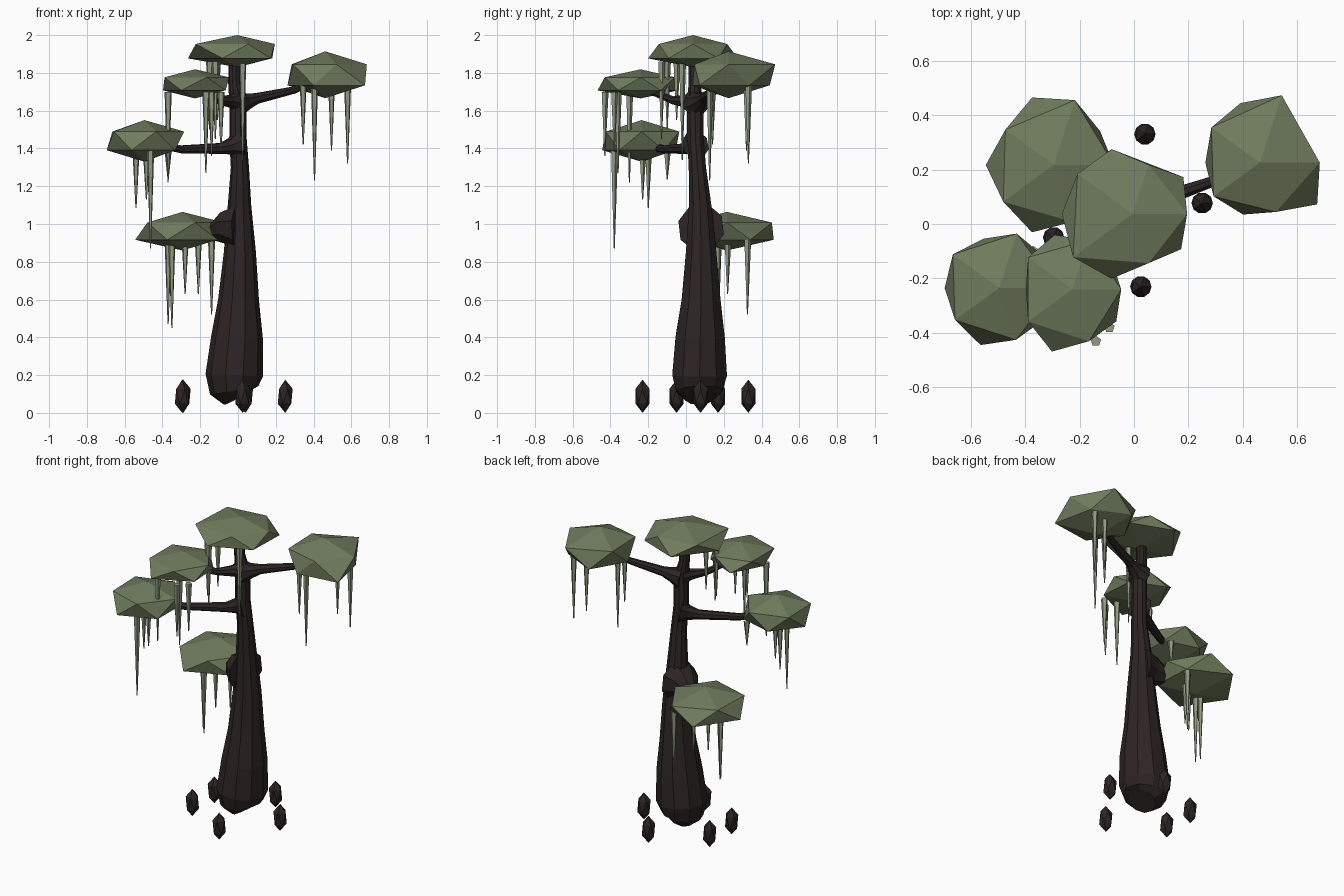
import bpy
import bmesh
import math
from mathutils import Matrix, Vector

default_cube = bpy.data.objects.get("Cube")
if default_cube:
    bpy.data.objects.remove(default_cube, do_unlink=True)


def make_material(name, colour):
    material = bpy.data.materials.new(name)
    material.use_nodes = True
    material.diffuse_color = (*colour, 1)
    shader = next(n for n in material.node_tree.nodes if n.type == "BSDF_PRINCIPLED")
    shader.inputs["Base Color"].default_value = (*colour, 1)
    shader.inputs["Roughness"].default_value = 0.9
    return material


bark = make_material("dark_bark", (0.027, 0.018, 0.018))
leaf = make_material("leaf_green", (0.16, 0.2, 0.11))
moss = make_material("pale_moss", (0.28, 0.33, 0.22))


def add_object(name, bm, material):
    bmesh.ops.recalc_face_normals(bm, faces=bm.faces)
    mesh = bpy.data.meshes.new(name)
    bm.to_mesh(mesh)
    bm.free()
    mesh.materials.append(material)
    obj = bpy.data.objects.new(name, mesh)
    bpy.context.collection.objects.link(obj)
    return obj


def add_limb(name, path, sides):
    """Loft a faceted tube through points given as x, y, z, radius."""
    bm = bmesh.new()
    points = [Vector(p[:3]) for p in path]
    rings = []
    for i, point in enumerate(points):
        ahead = points[min(i + 1, len(points) - 1)]
        behind = points[max(i - 1, 0)]
        turn = Vector((0, 0, 1)).rotation_difference(ahead - behind)
        ring = []
        for s in range(sides):
            a = math.tau * s / sides
            spoke = Vector((math.cos(a), math.sin(a), 0)) * path[i][3]
            ring.append(bm.verts.new(point + turn @ spoke))
        rings.append(ring)
    for low, high in zip(rings, rings[1:]):
        for s in range(sides):
            t = (s + 1) % sides
            bm.faces.new((low[s], low[t], high[t], high[s]))
    bm.faces.new(rings[0])
    bm.faces.new(rings[-1])
    return add_object(name, bm, bark)


def add_canopy(name, centre, half_height, outline):
    """Flattened icosahedron whose ten ring corners follow outline radii."""
    bm = bmesh.new()
    bmesh.ops.create_icosphere(bm, subdivisions=1, radius=1)
    for v in bm.verts:
        flat = Vector((v.co.x, v.co.y, 0))
        if flat.length > 0.1:
            step = round(math.degrees(math.atan2(flat.y, flat.x)) / 36) % 10
            flat = flat.normalized() * outline[step]
        v.co = Vector(centre) + flat + Vector((0, 0, v.co.z * half_height))
    return add_object(name, bm, leaf)


def add_moss(name, strands, top):
    """Tapering strands given as x, y, tip height."""
    bm = bmesh.new()
    for x, y, tip in strands:
        place = Matrix.Translation((x, y, (top + tip) / 2))
        bmesh.ops.create_cone(bm, cap_ends=True, segments=5, radius1=0.003,
                              radius2=0.02, depth=top - tip, matrix=place)
    return add_object(name, bm, moss)


# Trunk with a swollen foot
add_limb("trunk", [
    (0.0, 0.075, 0.085, 0.085), (-0.02, 0.072, 0.12, 0.13),
    (-0.02, 0.072, 0.2, 0.152), (-0.005, 0.075, 0.4, 0.137),
    (0.003, 0.08, 0.6, 0.108), (0.01, 0.08, 0.85, 0.085),
    (0.008, 0.075, 1.1, 0.062), (0.01, 0.06, 1.3, 0.048),
    (0, 0.05, 1.45, 0.046), (0, 0.048, 1.64, 0.046),
    (-0.02, 0.045, 1.75, 0.032), (-0.02, 0.04, 1.9, 0.03)], 10)

# Branches, flared where they leave the trunk
add_limb("low_branch", [
    (0.0, 0.08, 0.98, 0.13), (-0.07, 0.1, 0.98, 0.09),
    (-0.13, 0.13, 0.96, 0.05), (-0.3, 0.21, 0.96, 0.03)], 8)
add_limb("middle_branch", [
    (0, 0.05, 1.42, 0.08), (-0.04, 0.03, 1.41, 0.045),
    (-0.09, 0, 1.4, 0.03), (-0.3, -0.12, 1.395, 0.022),
    (-0.48, -0.23, 1.43, 0.018)], 8)
add_limb("front_branch", [
    (0, 0.05, 1.65, 0.06), (-0.04, 0, 1.65, 0.035),
    (-0.1, -0.07, 1.655, 0.022), (-0.22, -0.23, 1.72, 0.016)], 8)
add_limb("high_branch", [
    (0, 0.05, 1.64, 0.075), (0.05, 0.07, 1.65, 0.045),
    (0.1, 0.09, 1.665, 0.03), (0.3, 0.16, 1.71, 0.02),
    (0.45, 0.22, 1.78, 0.016)], 8)

# Leaf pads
add_canopy("top_canopy", (-0.005, 0.037, 1.915), 0.085,
           (0.2, 0.23, 0.19, 0.25, 0.25, 0.26, 0.27, 0.25, 0.19, 0.22))
add_canopy("low_canopy", (-0.294, 0.217, 0.962), 0.102,
           (0.22, 0.21, 0.25, 0.26, 0.22, 0.25, 0.23, 0.26, 0.22, 0.23))
add_canopy("middle_canopy", (-0.495, -0.235, 1.44), 0.11,
           (0.21, 0.2, 0.21, 0.19, 0.21, 0.2, 0.2, 0.22, 0.2, 0.2))
add_canopy("front_canopy", (-0.227, -0.24, 1.742), 0.077,
           (0.18, 0.18, 0.19, 0.21, 0.2, 0.17, 0.2, 0.24, 0.2, 0.2))
add_canopy("high_canopy", (0.462, 0.225, 1.79), 0.124,
           (0.22, 0.19, 0.26, 0.23, 0.22, 0.2, 0.21, 0.2, 0.19, 0.26))

# Hanging moss under each pad
add_moss("top_moss", [(0.025, -0.02, 1.34), (-0.12, -0.13, 1.45),
                      (-0.15, -0.1, 1.5), (-0.11, -0.05, 1.55)], 1.86)
add_moss("low_moss", [(-0.37, 0.17, 0.47), (-0.35, 0.15, 0.45), (-0.28, 0.17, 0.63),
                      (-0.21, 0.22, 0.63), (-0.14, 0.325, 0.52)], 0.92)
add_moss("middle_moss", [(-0.54, -0.2, 1.085), (-0.463, -0.38, 0.87),
                         (-0.485, -0.23, 1.13), (-0.37, -0.1, 1.235)], 1.39)
add_moss("front_moss", [(-0.37, -0.3, 1.22), (-0.17, -0.36, 1.27),
                        (-0.14, -0.43, 1.36), (-0.09, -0.38, 1.39)], 1.7)
add_moss("high_moss", [(0.345, 0.14, 1.42), (0.405, 0.125, 1.23),
                       (0.495, 0.32, 1.39), (0.58, 0.33, 1.32)], 1.75)

# Root knobs around the foot
knob_spots = [(0.04, 0.33), (0.25, 0.077), (-0.295, -0.05), (0.025, -0.23), (-0.29, 0.17)]
for number, (x, y) in enumerate(knob_spots, 1):
    bm = bmesh.new()
    shape = Matrix.Translation((x, y, 0.088)) @ Matrix.Diagonal((0.044, 0.044, 0.088, 1))
    bmesh.ops.create_icosphere(bm, subdivisions=1, radius=1, matrix=shape)
    add_object(f"root_knob_{number}", bm, bark)
